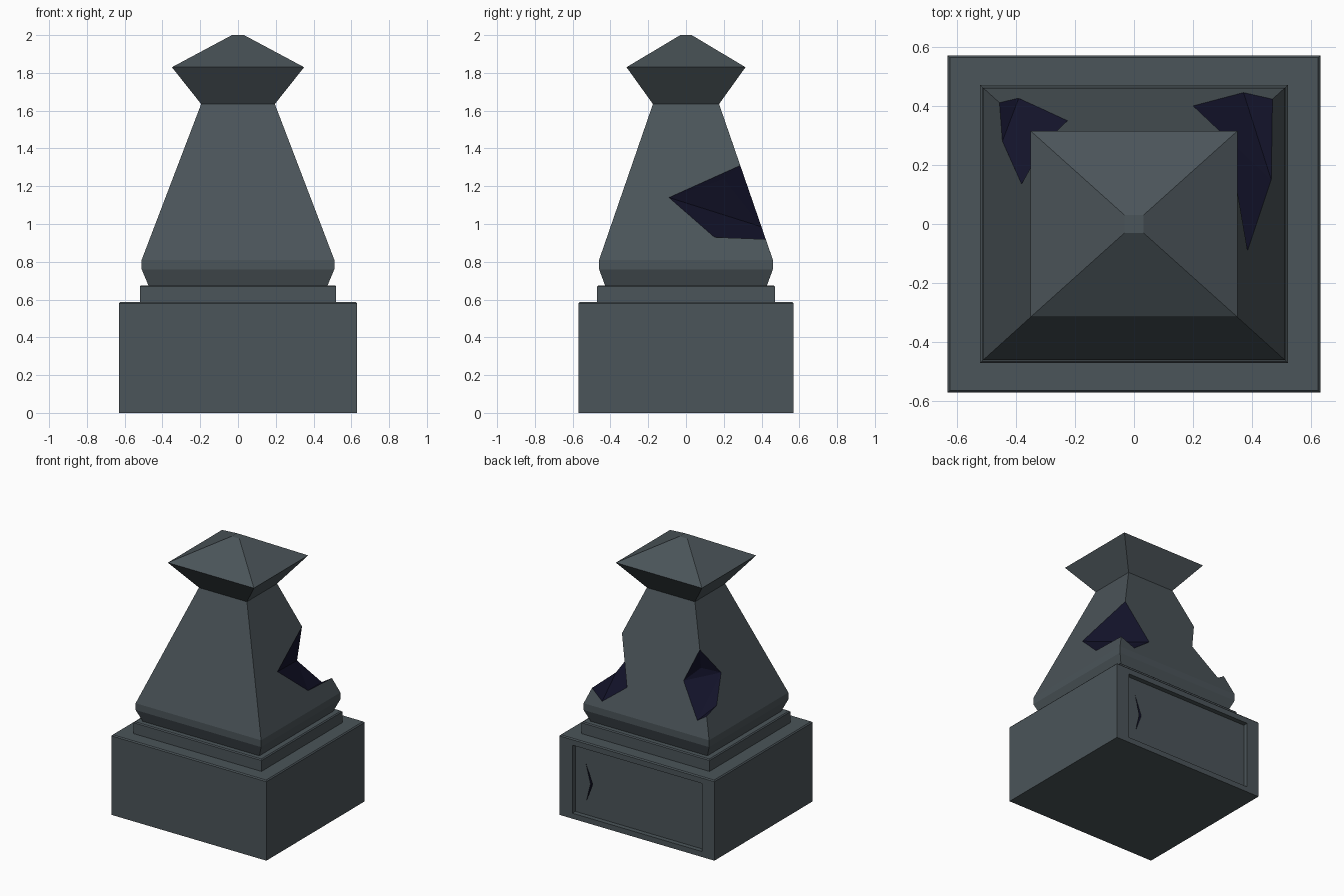
import bpy, bmesh
from mathutils import Vector

if "Cube" in bpy.data.objects:
    bpy.data.objects.remove(bpy.data.objects["Cube"])


def material(name, rgb):
    m = bpy.data.materials.new(name)
    m.diffuse_color = (*rgb, 1)
    m.use_nodes = True
    m.node_tree.nodes["Principled BSDF"].inputs["Base Color"].default_value = m.diffuse_color
    return m


STONE = material("slate stone", (0.070, 0.089, 0.100))
DARK = material("dark hollow", (0.007, 0.007, 0.025))


def finish(name, bm, slot=0):
    bmesh.ops.recalc_face_normals(bm, faces=bm.faces)
    me = bpy.data.meshes.new(name)
    bm.to_mesh(me)
    bm.free()
    me.materials.append(STONE)
    me.materials.append(DARK)
    for p in me.polygons:
        p.material_index = slot
    ob = bpy.data.objects.new(name, me)
    bpy.context.collection.objects.link(ob)
    return ob


def stack(name, rings):
    """Loft rectangular rings given as (half x, half y, z)."""
    bm = bmesh.new()
    loops = [[bm.verts.new((sx * hx, sy * hy, z))
              for sx, sy in ((-1, -1), (1, -1), (1, 1), (-1, 1))]
             for hx, hy, z in rings]
    bm.faces.new(loops[0][::-1])
    bm.faces.new(loops[-1])
    for a, b in zip(loops, loops[1:]):
        for i in range(4):
            j = (i + 1) % 4
            bm.faces.new((a[i], a[j], b[j], b[i]))
    return finish(name, bm)


def hull(name, points):
    bm = bmesh.new()
    for p in points:
        bm.verts.new(p)
    res = bmesh.ops.convex_hull(bm, input=bm.verts[:])
    loose = [v for v in bm.verts if not v.link_faces]
    bmesh.ops.delete(bm, geom=loose, context='VERTS')
    return finish(name, bm, 1)


def prism(name, outline, y0, y1, slot):
    """Extrude an x-z outline along y."""
    bm = bmesh.new()
    f = bm.faces.new([bm.verts.new((x, y0, z)) for x, z in outline])
    ext = bmesh.ops.extrude_face_region(bm, geom=[f])["geom"]
    bmesh.ops.translate(bm, vec=Vector((0, y1 - y0, 0)),
                        verts=[e for e in ext if isinstance(e, bmesh.types.BMVert)])
    return finish(name, bm, slot)


def carve(target, cutter):
    cutter.hide_render = True
    mod = target.modifiers.new("carve", 'BOOLEAN')
    mod.operation = 'DIFFERENCE'
    mod.solver = 'EXACT'
    mod.object = cutter
    bpy.context.view_layer.objects.active = target
    bpy.ops.object.modifier_apply(modifier=mod.name)
    bpy.data.objects.remove(cutter)


# Plinth block with a recessed back panel and a thin chevron crack
plinth = stack("plinth", [(0.63, 0.57, 0), (0.63, 0.57, 0.58), (0.623, 0.563, 0.588)])
carve(plinth, prism("panel_cutter",
                    [(-0.53, 0.04), (0.525, 0.04), (0.525, 0.54), (-0.53, 0.54)],
                    0.535, 0.65, 0))
carve(plinth, prism("crack_cutter",
                    [(0.44, 0.42), (0.384, 0.275), (0.435, 0.14), (0.402, 0.275)],
                    0.515, 0.60, 1))

# Step between plinth and body
stack("step", [(0.52, 0.47, 0.57), (0.52, 0.47, 0.668), (0.513, 0.463, 0.675)])

# Tapered body with flared foot, neck and pyramid cap
body = stack("body", [(0.47, 0.425, 0.665), (0.51, 0.46, 0.76), (0.51, 0.46, 0.81),
                      (0.195, 0.175, 1.635), (0.35, 0.315, 1.83), (0.032, 0.03, 2.0)])

# Broken-out hollows on the two back corners
carve(body, hull("right_hollow_cutter", [
    (0.384, -0.09, 1.14), (0.319, 0.2875, 1.31), (0.441, 0.398, 0.99),
    (0.464, 0.15, 0.93), (0.20, 0.40, 0.985), (0.37, 0.445, 0.855),
    (0.325, 0.20, 1.24), (0.443, 0.27, 0.96), (0.70, 0.60, 1.06)]))
carve(body, hull("left_hollow_cutter", [
    (-0.304, 0.274, 1.35), (-0.38, 0.135, 1.15), (-0.445, 0.28, 0.98),
    (-0.445, 0.401, 0.98), (-0.39, 0.425, 0.91), (-0.225, 0.35, 1.13),
    (-0.29, 0.24, 1.20), (-0.70, 0.60, 1.06)]))
